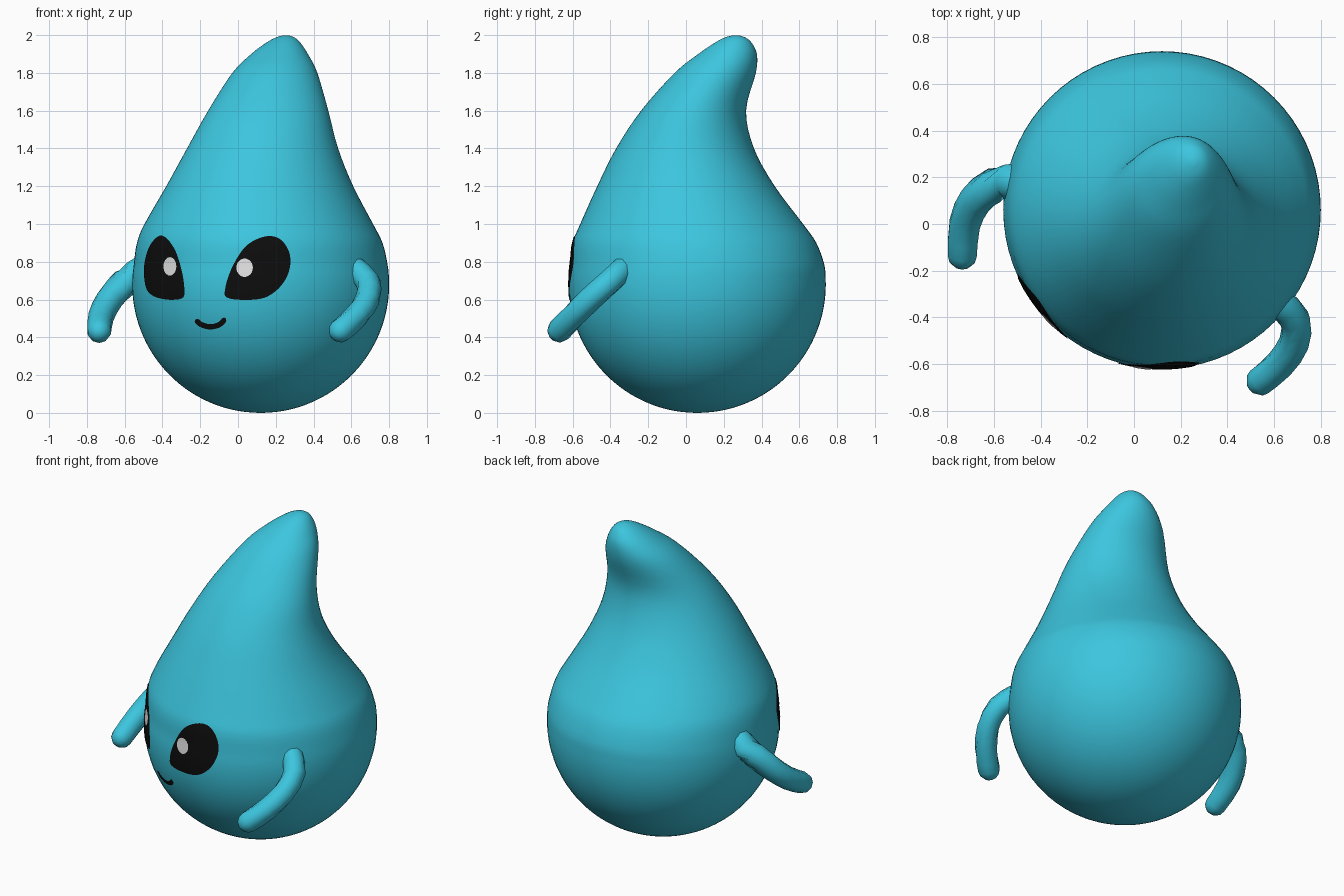
import bpy, bmesh, math
from mathutils import Vector
from mathutils.bvhtree import BVHTree

cube = bpy.data.objects.get("Cube")
if cube:
    bpy.data.objects.remove(cube, do_unlink=True)


def material(name, rgb, rough=0.6):
    m = bpy.data.materials.new(name)
    m.use_nodes = True
    m.diffuse_color = (*rgb, 1)
    bsdf = m.node_tree.nodes["Principled BSDF"]
    bsdf.inputs["Base Color"].default_value = (*rgb, 1)
    bsdf.inputs["Roughness"].default_value = rough
    return m


teal = material("teal skin", (0.045, 0.56, 0.73))
black = material("eye black", (0.004, 0.004, 0.004))
white = material("eye highlight", (0.75, 0.75, 0.75))


def spline(points, steps, closed=False):
    """Catmull-Rom curve through points of any dimension."""
    n = len(points)
    pick = (lambda i: points[i % n]) if closed else (lambda i: points[max(0, min(n - 1, i))])
    out = []
    for i in range(n if closed else n - 1):
        a, b, c, d = (pick(i + k) for k in (-1, 0, 1, 2))
        for s in range(steps):
            t = s / steps
            out.append([0.5 * (2 * q + (r - p) * t + (2 * p - 5 * q + 4 * r - u) * t * t
                               + (3 * q - p - 3 * r + u) * t ** 3)
                        for p, q, r, u in zip(a, b, c, d)])
    if not closed:
        out.append(list(points[-1]))
    return out


def finish(bm, name, mat):
    bmesh.ops.remove_doubles(bm, verts=bm.verts, dist=1e-5)
    mesh = bpy.data.meshes.new(name)
    bm.to_mesh(mesh)
    mesh.materials.append(mat)
    mesh.shade_smooth()
    obj = bpy.data.objects.new(name, mesh)
    bpy.context.collection.objects.link(obj)
    return obj


def loft(rings, wrap=True, caps=False):
    """Skin consecutive rows of points with quads."""
    bm = bmesh.new()
    rows = [[bm.verts.new(p) for p in ring] for ring in rings]
    n = len(rows[0])
    for a, b in zip(rows, rows[1:]):
        for i in range(n if wrap else n - 1):
            j = (i + 1) % n
            bm.faces.new((a[i], a[j], b[j], b[i]))
    if caps:
        bm.faces.new(rows[0][::-1])
        bm.faces.new(rows[-1])
    bm.normal_update()
    return bm


def turn(n):
    return [(math.cos(2 * math.pi * i / n), math.sin(2 * math.pi * i / n)) for i in range(n)]


# Body: round belly, then rings drifting back to a bent tip (cx, cy, rx, ry, z)
R = 0.68
belly = []
for deg in range(-89, 10, 7):
    a = math.radians(deg)
    belly.append((0.12, 0.06, R * math.cos(a), R * math.cos(a), R + R * math.sin(a)))
neck = [
    (0.115, 0.045, 0.65, 0.645, 0.9),
    (0.11, 0.03, 0.605, 0.59, 1.0),
    (0.115, 0.0, 0.495, 0.47, 1.2),
    (0.13, -0.005, 0.40, 0.365, 1.4),
    (0.16, 0.04, 0.318, 0.278, 1.6),
    (0.195, 0.155, 0.225, 0.215, 1.8),
    (0.22, 0.22, 0.15, 0.155, 1.9),
    (0.24, 0.25, 0.09, 0.097, 1.96),
    (0.25, 0.26, 0.05, 0.055, 1.987),
    (0.253, 0.264, 0.015, 0.015, 1.999),
]
circle = turn(72)
body_bm = loft([[(cx + rx * c, cy + ry * s, z) for c, s in circle]
                for cx, cy, rx, ry, z in spline(belly + neck, 4)], caps=True)
surface = BVHTree.FromBMesh(body_bm)
finish(body_bm, "body", teal)


# Arms: short tapered tubes with rounded ends
def arm(name, path, r0, r1, sides=10):
    pts = [Vector(p) for p in spline(path, 2)]
    last = len(pts) - 1
    stations = []
    for i, p in enumerate(pts):
        d = (pts[min(i + 1, last)] - pts[max(i - 1, 0)]).normalized()
        r = r0 + (r1 - r0) * i / last
        if i in (0, last):
            sign = -1 if i == 0 else 1
            cap = [(p + d * r * sign * math.sin(a), d, r * math.cos(a))
                   for a in (0, 0.5, 1.0, 1.35)]
            stations += cap[::-1] if i == 0 else cap
        else:
            stations.append((p, d, r))
    rings = []
    for p, d, r in stations:
        u = d.cross(Vector((1, 0.3, 1))).normalized()
        v = d.cross(u)
        rings.append([p + (u * c + v * s) * r for c, s in turn(sides)])
    finish(loft(rings, caps=True), name, teal)


arm("left_arm", [(0.62, -0.335, 0.76), (0.69, -0.41, 0.69), (0.685, -0.51, 0.60),
                 (0.625, -0.60, 0.51), (0.545, -0.67, 0.437)], 0.066, 0.065)
arm("right_arm", [(-0.50, 0.18, 0.76), (-0.60, 0.165, 0.69), (-0.68, 0.10, 0.60),
                  (-0.725, 0.0, 0.51), (-0.735, -0.13, 0.435)], 0.08, 0.065)


# Face details: thin patches laid on the body
def patch(name, rows, mat, lift, wrap):
    def drape(x, z):
        hit, normal, _, _ = surface.ray_cast(Vector((x, -2, z)), Vector((0, 1, 0)))
        return hit + normal * lift
    bm = loft([[drape(x, z) for x, z in row] for row in rows], wrap)
    for f in bm.faces:
        if f.normal.y > 0:
            f.normal_flip()
    finish(bm, name, mat)


def disc(name, outline, mat, lift):
    mx = sum(p[0] for p in outline) / len(outline)
    mz = sum(p[1] for p in outline) / len(outline)
    rows = [[(mx + (x - mx) * k, mz + (z - mz) * k) for x, z in outline]
            for k in (1, 0.85, 0.7, 0.5, 0.3, 0.1, 0)]
    patch(name, rows, mat, lift, True)


def oval(cx, cz, rx, rz):
    return [(cx + rx * c, cz + rz * s) for c, s in turn(24)]


right_eye = [(-0.40, 0.938), (-0.46, 0.89), (-0.492, 0.79), (-0.488, 0.68), (-0.455, 0.625),
             (-0.38, 0.601), (-0.30, 0.605), (-0.281, 0.64), (-0.295, 0.75), (-0.335, 0.87)]
left_eye = [(0.14, 0.932), (0.22, 0.92), (0.27, 0.85), (0.272, 0.76), (0.225, 0.67),
            (0.14, 0.61), (0.03, 0.599), (-0.055, 0.61), (-0.068, 0.65), (-0.035, 0.76),
            (0.04, 0.88)]
disc("right_eye", spline(right_eye, 5, True), black, 0.004)
disc("left_eye", spline(left_eye, 5, True), black, 0.004)
disc("right_eye_highlight", oval(-0.355, 0.775, 0.034, 0.049), white, 0.008)
disc("left_eye_highlight", oval(0.036, 0.768, 0.043, 0.049), white, 0.008)

# Smile: a ribbon along a shallow arc with rounded ends
smile = spline([(-0.222, 0.495), (-0.195, 0.47), (-0.145, 0.457), (-0.095, 0.47),
                (-0.066, 0.502)], 5)
ribbon = []
for i, (x, z) in enumerate(smile):
    a, b = smile[max(i - 1, 0)], smile[min(i + 1, len(smile) - 1)]
    side = Vector((a[1] - b[1], b[0] - a[0])).normalized()
    w = 0.014 * min(1, 0.4 + 0.4 * min(i, len(smile) - 1 - i))
    ribbon.append([(x + side.x * w * k, z + side.y * w * k) for k in (-1, 0, 1)])
patch("smile", ribbon, black, 0.004, False)
